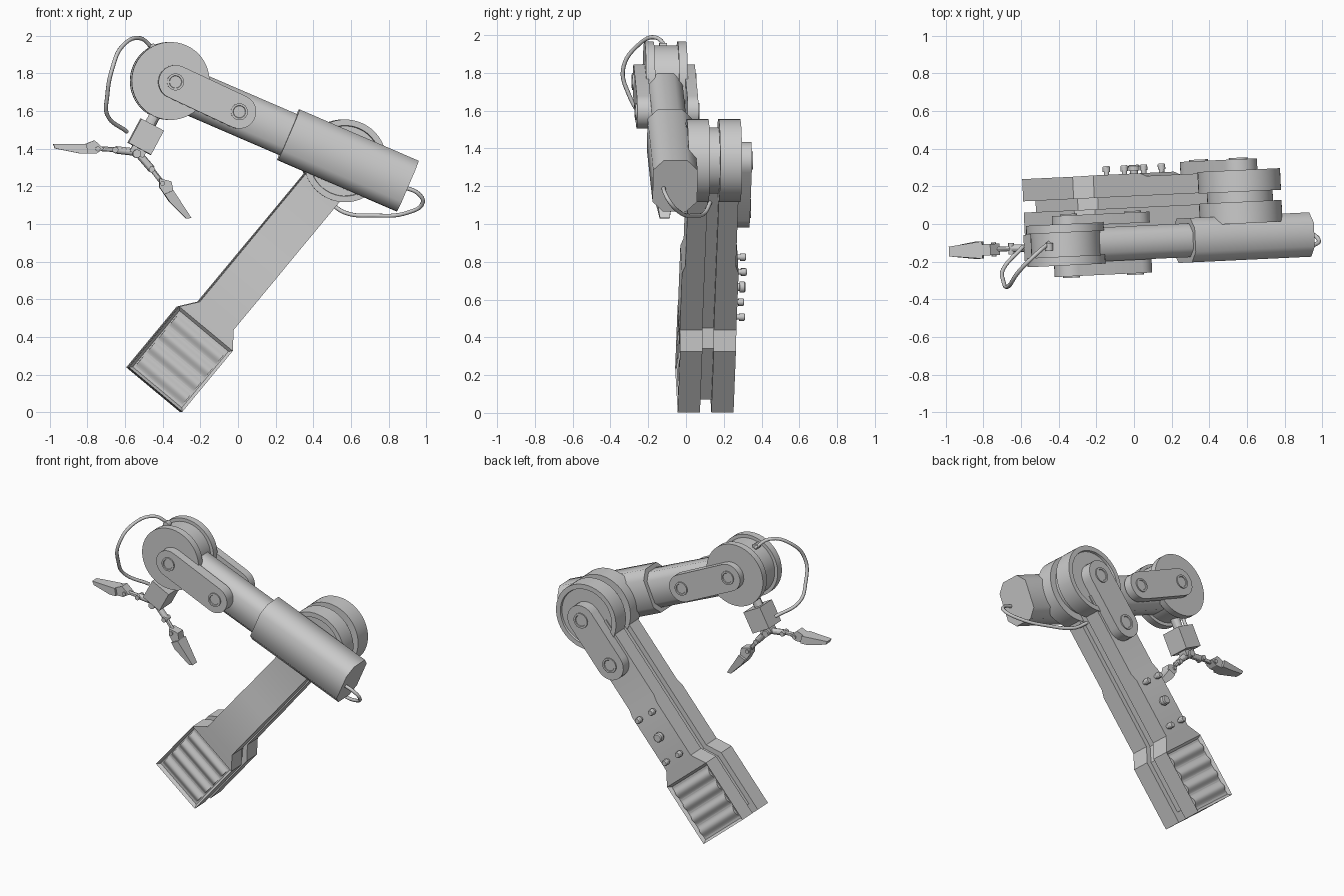
import bpy, bmesh, math
from mathutils import Vector, Matrix

if "Cube" in bpy.data.objects:
    bpy.data.objects.remove(bpy.data.objects["Cube"])

GREY = bpy.data.materials.new("plain grey")
GREY.diffuse_color = (0.6, 0.6, 0.6, 1)
GREY.use_nodes = True
GREY.node_tree.nodes["Principled BSDF"].inputs["Base Color"].default_value = GREY.diffuse_color
TURN = Matrix.Rotation(math.radians(2.7), 3, 'Z')

# Frames: (origin x, origin z, angle); u runs along the part, v across it, y is depth
LOWER = (-0.44, 0.12, 50.3)
UPPER = (-0.365, 1.745, -23.3)
HUB = (-0.368, 1.76, -25)
LINK = (-0.345, 1.755, -25)
GRIP = (-0.53, 1.40, 241.9)
MID = -0.10     # depth of upper arm centre line


def place(frame, p):
    ox, oz, ang = frame
    c, s = math.cos(math.radians(ang)), math.sin(math.radians(ang))
    u, v, y = p
    return TURN @ Vector((ox + u * c + v * s, y, oz + u * s - v * c))


def finish(obj, angle):
    obj.data.materials.append(GREY)
    bpy.ops.object.select_all(action='DESELECT')
    obj.select_set(True)
    bpy.context.view_layer.objects.active = obj
    bpy.ops.object.shade_smooth_by_angle(angle=math.radians(angle))


def loft(name, frame, rings, angle=30, inset_face=None):
    """Solid through a list of rings of (u, v, y) points, with end caps."""
    bm = bmesh.new()
    vs = [[bm.verts.new(place(frame, p)) for p in ring] for ring in rings]
    n = len(rings[0])
    sides = []
    for a, b in zip(vs, vs[1:]):
        for i in range(n):
            j = (i + 1) % n
            sides.append(bm.faces.new((a[i], a[j], b[j], b[i])))
    bm.faces.new(vs[0])
    bm.faces.new(vs[-1])
    bmesh.ops.recalc_face_normals(bm, faces=bm.faces)
    if inset_face is not None:
        bmesh.ops.inset_individual(bm, faces=[sides[inset_face]], thickness=0.022, depth=-0.02)
    mesh = bpy.data.meshes.new(name)
    bm.to_mesh(mesh)
    bm.free()
    obj = bpy.data.objects.new(name, mesh)
    bpy.context.collection.objects.link(obj)
    finish(obj, angle)
    return obj


def prism(name, frame, pts, y0, y1):
    return loft(name, frame, [[(u, v, y) for u, v in pts] for y in (y0, y1)])


def turned(name, frame, u, v, profile, n=40):
    """Round part about the depth axis from (y, radius) pairs."""
    rings = [[(u + r * math.cos(2 * math.pi * i / n), v + r * math.sin(2 * math.pi * i / n), y)
              for i in range(n)] for y, r in profile]
    return loft(name, frame, rings)


def cap(name, frame, u, v, y, out, r=0.045):
    """Round bolt cap with a sunken middle, facing out (+1 or -1)."""
    turned(name, frame, u, v, [(y - out * 0.01, r), (y + out * 0.008, r), (y + out * 0.008, r * 0.75),
                               (y + out * 0.003, r * 0.7)], 20)


def capsule(length, r, n=12):
    arc = [math.pi * i / n - math.pi / 2 for i in range(n + 1)]
    right = [(length + r * math.cos(a), r * math.sin(a)) for a in arc]
    return right + [(-r * math.cos(a), -r * math.sin(a)) for a in arc]


def barrel(name, frame, u0, u1, hv, hy, ch):
    """Eight sided beam along u with softened sides."""
    sec = [(hv, hy - ch), (hv - ch, hy), (ch - hv, hy), (-hv, hy - ch),
           (-hv, ch - hy), (ch - hv, -hy), (hv - ch, -hy), (hv, ch - hy)]
    loft(name, frame, [[(u, v, MID + y) for v, y in sec] for u in (u0, u1)], 55)


def rod(name, frame, a, b, r, y=MID, n=12):
    """Round rod between two (u, v) points."""
    d = (Vector(b) - Vector(a)).normalized()
    rings = [[(p[0] - d.y * r * math.cos(t), p[1] + d.x * r * math.cos(t), y + r * math.sin(t))
              for t in (2 * math.pi * i / n for i in range(n))] for p in (a, b)]
    loft(name, frame, rings)


def box(name, frame, u0, u1, hv, y0, y1):
    prism(name, frame, [(u0, -hv), (u1, -hv), (u1, hv), (u0, hv)], y0, y1)


# Lower arm: two mirrored shells with foot, taper, raised section and slim section
CORE = 0.118
STEPS = [(0, .185, .148), (.42, .185, .148), (.51, .117, .15), (.90, .117, .15),
         (.95, .117, .134), (1.50, .117, .134)]
for side, label in ((-1, "front"), (1, "back")):
    rings = [[(u, -h, CORE + side * 0.03), (u, h, CORE + side * 0.03),
              (u, h, CORE + side * d), (u, -h, CORE + side * d)] for u, h, d in STEPS]
    loft("lower_arm_shell_" + label, LOWER, rings, inset_face=2)
    # Rippled grille set into the foot
    top = [(.024 + .372 * i / 40, CORE + side * (.136 - .009 * math.cos(i * 2 * math.pi / 10)))
           for i in range(41)]
    strip = top + [(.396, CORE + side * .12), (.024, CORE + side * .12)]
    loft("foot_grille_" + label, LOWER, [[(u, v, y) for u, y in strip] for v in (-.162, .162)], 40)
    # Elbow disc with a rim
    turned("elbow_disc_" + label, LOWER, 1.58, 0,
           [(CORE + side * y, r) for y, r in ((.027, .22), (.142, .22), (.142, .188), (.128, .185))], 48)

# Sunken core between the shells
prism("lower_arm_core", LOWER, [(.06, -.15), (.41, -.15), (.50, -.085), (1.5, -.085),
                                (1.5, .085), (.50, .085), (.41, .15), (.06, .15)], .07, .166)
turned("elbow_core", LOWER, 1.58, 0, [(.07, .175), (.166, .175)], 48)

# Elbow bracket on the back
prism("elbow_bracket", LOWER, [(1.58 - u, v) for u, v in capsule(.33, .1)], .235, .318)
for u in (1.58, 1.25):
    cap("elbow_bracket_cap", LOWER, u, 0, .318, 1, .05)

# Bolts on the raised back panel
for u, v, r in [(.71, 0, .03)] + [(.71 + a * .155, b * .062, .02) for a in (-1, 1) for b in (-1, 1)]:
    turned("panel_bolt", LOWER, u, v, [(.26, r * .7), (.283, r * .7), (.283, r), (.308, r), (.314, r * .8)], 16)

# Upper arm: slim beam sliding into a larger sleeve
barrel("upper_arm_beam", UPPER, .10, .75, .118, .09, .045)
barrel("upper_arm_sleeve", UPPER, .684, 1.374, .146, .118, .055)

# Wrist drum with two flanges
turned("wrist_drum", HUB, 0, 0, [(-.203, .207), (-.155, .207), (-.155, .185), (-.028, .185),
                                 (-.028, .207), (.017, .207)], 48)
for side, label, y0, y1 in ((-1, "front", -.19, -.262), (1, "back", .005, .062)):
    prism("wrist_bracket_" + label, LINK, capsule(.375, .09), y0, y1)
    for u in (0, .375):
        cap("wrist_bracket_cap", LINK, u, 0, y1, side)

# Gripper body
rod("gripper_stem", GRIP, (-.24, .01), (-.13, .01), .03)
box("gripper_block", GRIP, -.145, .0, .068, MID - .07, MID + .07)
box("gripper_palm", GRIP, -.01, .035, .04, MID - .03, MID + .03)
turned("gripper_pin", GRIP, .03, 0, [(MID - .045, .022), (MID + .045, .022)], 16)

# Two mirrored fingers
for s, label in ((1, "left"), (-1, "right")):
    def flip(pts):
        return [(u, s * v) for u, v in pts]
    rod("finger_rod_" + label, GRIP, (.03, s * .02), (.065, s * .11), .02)
    rod("finger_thin_rod_" + label, GRIP, (.06, s * .10), (.105, s * .20), .013)
    turned("finger_joint_" + label, GRIP, .066, s * .11, [(MID - .03, .016), (MID + .03, .016)], 12)
    turned("finger_pivot_" + label, GRIP, .105, s * .195, [(MID - .038, .013), (MID + .038, .013)], 12)
    prism("finger_knuckle_" + label, GRIP,
          flip([(.089, .167), (.073, .232), (.123, .273), (.172, .27), (.13, .19)]), MID - .03, MID + .03)
    tip = flip([(.11, .262), (.194, .417), (.21, .396), (.172, .27), (.15, .23)])
    loft("finger_tip_" + label, GRIP,
         [[(u, v, MID + k * (.026 if abs(v) > .35 else .046)) for u, v in tip] for k in (-1, 1)])


# Loose cables
def cable(name, pts, r):
    cu = bpy.data.curves.new(name, 'CURVE')
    cu.dimensions = '3D'
    cu.bevel_depth, cu.bevel_resolution, cu.resolution_u = r, 2, 8
    sp = cu.splines.new('BEZIER')
    sp.bezier_points.add(len(pts) - 1)
    for bp, p in zip(sp.bezier_points, pts):
        bp.co = p
        bp.handle_left_type = bp.handle_right_type = 'AUTO'
    obj = bpy.data.objects.new(name, cu)
    bpy.context.collection.objects.link(obj)
    bpy.ops.object.select_all(action='DESELECT')
    obj.select_set(True)
    bpy.context.view_layer.objects.active = obj
    bpy.ops.object.convert(target='MESH')
    finish(bpy.context.view_layer.objects.active, 60)


cable("wrist_cable", [(-.45, -.10, 1.93), (-.52, -.16, 1.987), (-.61, -.25, 1.95), (-.67, -.333, 1.82),
                      (-.695, -.30, 1.68), (-.695, -.24, 1.58), (-.59, -.12, 1.49)], .011)
turned("wrist_cable_socket", HUB, -.155, -.125, [(MID - .02, .02), (MID + .02, .02)], 12)
cable("elbow_cable", [(.87, -.12, 1.20), (.96, -.11, 1.16), (.982, -.085, 1.115), (.90, -.03, 1.06),
                      (.72, .04, 1.045), (.57, .10, 1.06), (.48, .13, 1.12)], .011)
